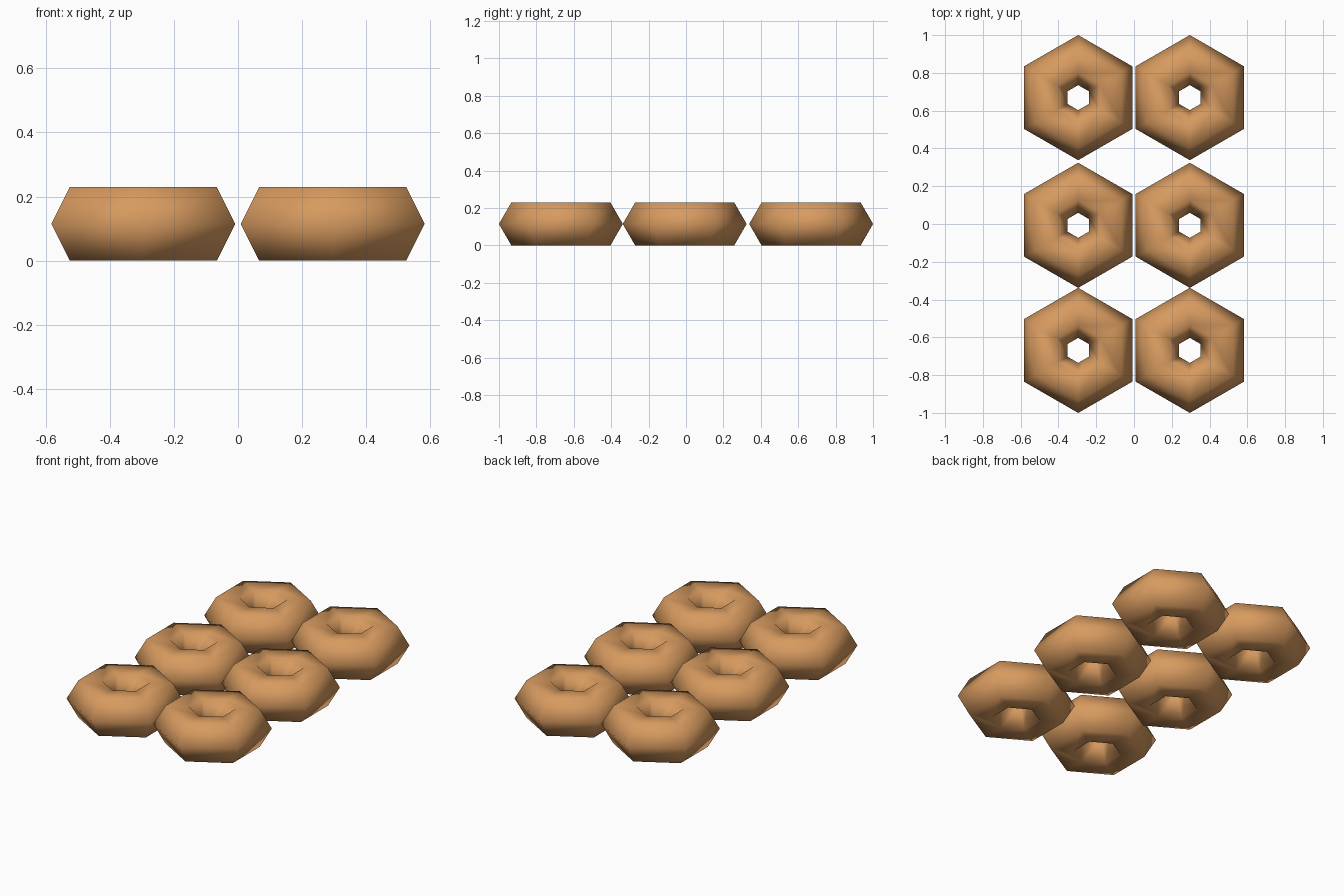
import bpy
import math

if "Cube" in bpy.data.objects:
    bpy.data.objects.remove(bpy.data.objects["Cube"])

# One warm dough colour for every ring
dough = bpy.data.materials.new("golden_brown_dough")
dough.diffuse_color = (0.68, 0.325, 0.115, 1.0)
dough.use_nodes = True
dough.node_tree.nodes["Principled BSDF"].inputs["Base Color"].default_value = dough.diffuse_color

MAJOR = 0.1987                              # ring centre-line radius
MINOR = 0.1325                              # tube radius
HALF_H = MINOR * math.sin(math.radians(60))  # hexagonal tube lies on a flat side


def ring(name, x, y):
    """Low-poly ring doughnut with a corner pointing along y."""
    bpy.ops.mesh.primitive_torus_add(
        major_segments=6, minor_segments=6,
        major_radius=MAJOR, minor_radius=MINOR,
        location=(x, y, HALF_H), rotation=(0, 0, math.radians(30)))
    ob = bpy.context.object
    ob.name = name
    ob.data.materials.append(dough)
    bpy.ops.object.shade_smooth()
    return ob


# Two columns of three rings; the middle row sits slightly forward
for row, y in (("front", -0.669), ("middle", -0.007), ("back", 0.669)):
    for side, x in (("left", -0.2955), ("right", 0.2955)):
        ring(f"doughnut_{row}_{side}", x, y)
